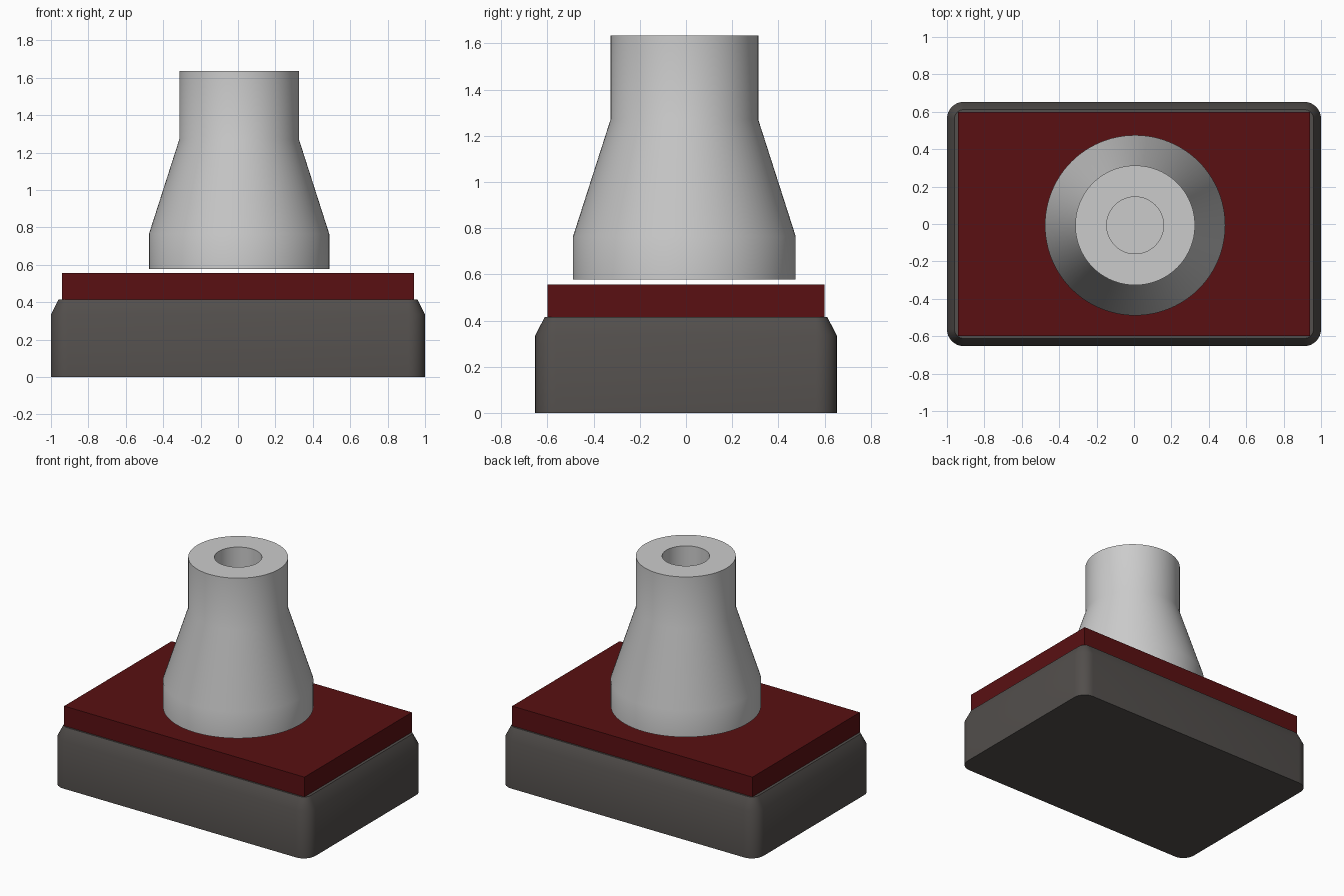
import bpy, bmesh, math

cube = bpy.data.objects.get("Cube")
if cube:
    bpy.data.objects.remove(cube, do_unlink=True)


def material(name, rgb):
    m = bpy.data.materials.new(name)
    m.use_nodes = True
    m.diffuse_color = (*rgb, 1)
    m.node_tree.nodes["Principled BSDF"].inputs["Base Color"].default_value = (*rgb, 1)
    return m


def ring(cx, cy, radius, z, n):
    return [(cx + radius * math.cos(math.tau * i / n),
             cy + radius * math.sin(math.tau * i / n), z) for i in range(n)]


def rounded_rect(hx, hy, radius, z, steps=8):
    pts = []
    for q, (sx, sy) in enumerate([(1, 1), (-1, 1), (-1, -1), (1, -1)]):
        for i in range(steps + 1):
            a = math.pi / 2 * (q + i / steps)
            pts.append((sx * (hx - radius) + radius * math.cos(a),
                        sy * (hy - radius) + radius * math.sin(a), z))
    return pts


def loft(name, rings, mat):
    """Skin a stack of matching rings and cap both ends."""
    bm = bmesh.new()
    loops = [[bm.verts.new(p) for p in r] for r in rings]
    n = len(loops[0])
    for low, high in zip(loops, loops[1:]):
        for i in range(n):
            j = (i + 1) % n
            bm.faces.new((low[i], low[j], high[j], high[i]))
    bm.faces.new(loops[0][::-1])
    bm.faces.new(loops[-1])
    bmesh.ops.recalc_face_normals(bm, faces=bm.faces)
    mesh = bpy.data.meshes.new(name)
    bm.to_mesh(mesh)
    bm.free()
    mesh.materials.append(mat)
    obj = bpy.data.objects.new(name, mesh)
    bpy.context.collection.objects.link(obj)
    bpy.ops.object.select_all(action='DESELECT')
    obj.select_set(True)
    bpy.context.view_layer.objects.active = obj
    bpy.ops.object.shade_smooth_by_angle(angle=math.radians(30))
    return obj


charcoal = material("charcoal", (0.085, 0.077, 0.072))
dark_red = material("dark red", (0.1, 0.005, 0.006))
light_grey = material("light grey", (0.6, 0.6, 0.6))

# Base block: rounded upright corners and a chamfered upper rim
loft("base", [rounded_rect(1, 0.653, 0.09, 0),
              rounded_rect(1, 0.653, 0.09, 0.335),
              rounded_rect(0.96, 0.612, 0.05, 0.415)], charcoal)

# Sharp-edged slab on the base
hx, hy = 0.94, 0.6
loft("slab", [[(hx, hy, z), (-hx, hy, z), (-hx, -hy, z), (hx, -hy, z)]
              for z in (0.415, 0.555)], dark_red)

# Necked column floating above the slab, with a blind bore in its top
profile = [(0.482, 0.578), (0.482, 0.765), (0.32, 1.27), (0.32, 1.635),
           (0.152, 1.635), (0.152, 0.8)]
loft("column", [ring(0.006, -0.007, r, z, 96) for r, z in profile], light_grey)
